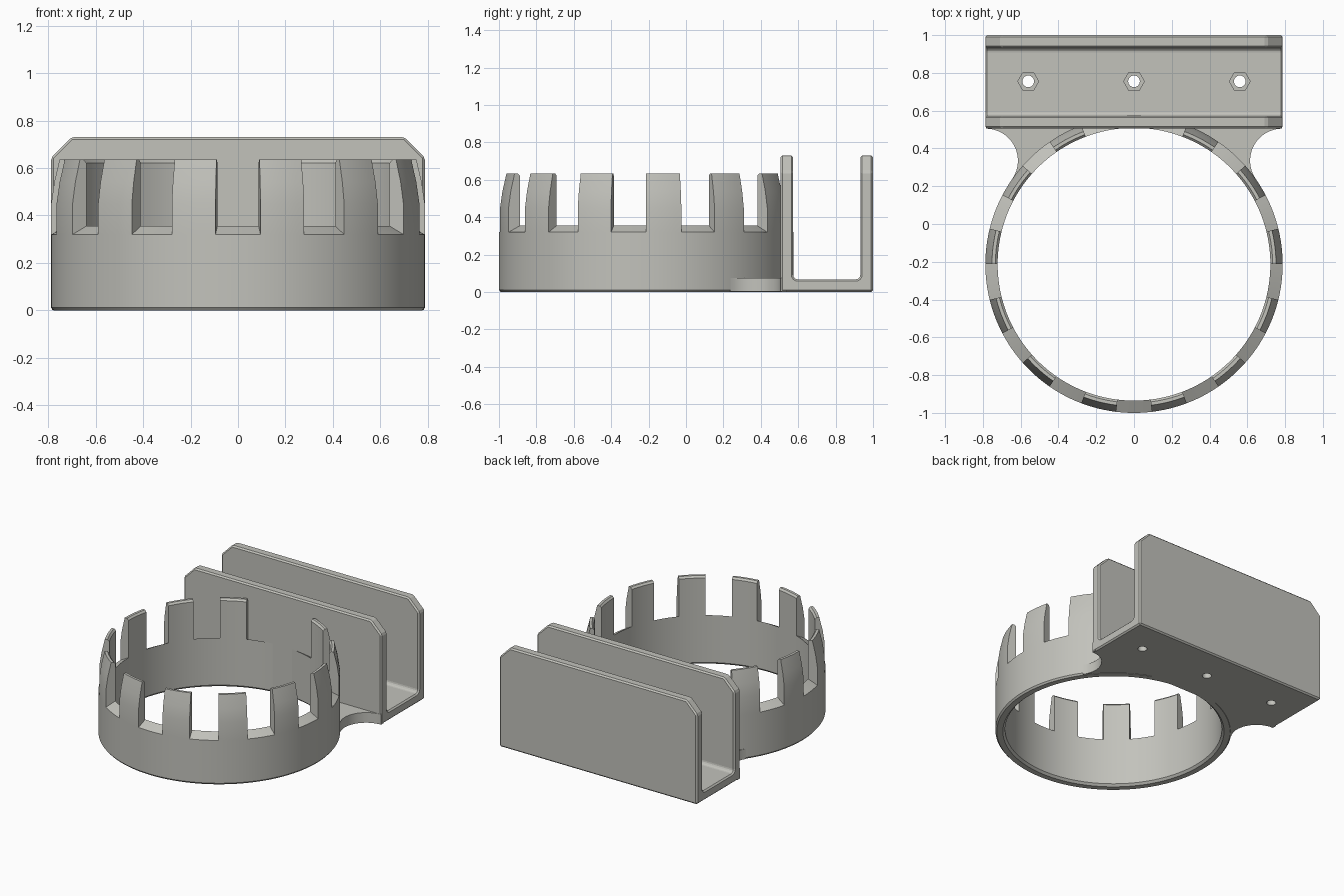
import bpy, bmesh, math

if "Cube" in bpy.data.objects:
    bpy.data.objects.remove(bpy.data.objects["Cube"])

grey = bpy.data.materials.new("light_warm_grey")
grey.diffuse_color = (0.54, 0.54, 0.50, 1)
grey.use_nodes = True
grey.node_tree.nodes["Principled BSDF"].inputs["Base Color"].default_value = grey.diffuse_color

CY = -0.213           # ring centre on y
RO, RI = 0.787, 0.722  # ring radii
N = 13                # slots around the ring
STEP = 2 * math.pi / N
HALF = STEP / 4       # half a slot


def finish(name, bm, smooth=True):
    bmesh.ops.recalc_face_normals(bm, faces=bm.faces)
    me = bpy.data.meshes.new(name)
    bm.to_mesh(me)
    bm.free()
    ob = bpy.data.objects.new(name, me)
    bpy.context.collection.objects.link(ob)
    me.materials.append(grey)
    if smooth:
        bpy.ops.object.select_all(action='DESELECT')
        ob.select_set(True)
        bpy.context.view_layer.objects.active = ob
        bpy.ops.object.shade_smooth_by_angle(angle=math.radians(20))
    return ob


def lathe(name, profile, a0, a1, segs):
    """Sweep a closed (radius, z) profile; angles run from the front."""
    full = abs(a1 - a0 - 2 * math.pi) < 1e-6
    bm = bmesh.new()
    rings = []
    for i in range(segs if full else segs + 1):
        a = a0 + (a1 - a0) * i / segs
        rings.append([bm.verts.new((r * math.sin(a), CY - r * math.cos(a), z))
                      for r, z in profile])
    k = len(profile)
    for i in range(segs):
        p, q = rings[i], rings[(i + 1) % len(rings)]
        for j in range(k):
            bm.faces.new((p[j], p[(j + 1) % k], q[(j + 1) % k], q[j]))
    if not full:
        bm.faces.new(rings[0])
        bm.faces.new(rings[-1])
    return finish(name, bm)


def prism(name, pts, depth, smooth=True):
    """Extrude a closed outline of 3D points along a depth vector."""
    bm = bmesh.new()
    f = bm.faces.new([bm.verts.new(p) for p in pts])
    ext = bmesh.ops.extrude_face_region(bm, geom=[f])
    bmesh.ops.translate(bm, vec=depth, verts=[
        v for v in ext['geom'] if isinstance(v, bmesh.types.BMVert)])
    return finish(name, bm, smooth)


def cut(ob, cutter, op='DIFFERENCE'):
    m = ob.modifiers.new(cutter.name, 'BOOLEAN')
    m.operation, m.object, m.solver = op, cutter, 'EXACT'
    cutter.hide_render = True
    cutter.hide_set(True)


# Ring band with a sloping rim
lathe("ring_band", [(RI + 0.015, 0), (RO - 0.01, 0), (RO, 0.012),
                    (RO, 0.32), (RI, 0.355), (RI, 0.015)],
      HALF, HALF + 2 * math.pi, N * 12)

# Tapered teeth; the rear one is swallowed by the bracket wall
for i in range(N):
    if i == N // 2:
        continue
    a = HALF + i * STEP
    lathe(f"tooth_{i + 1}", [(RO, 0.32), (RO, 0.45), (0.774, 0.54), (0.752, 0.635),
                             (RI + 0.012, 0.635), (RI, 0.622), (RI, 0.355)],
          a, a + 2 * HALF, 6)

# U-shaped bracket with rounded inner corners
Y0, Y1, T, H, W, F = 0.505, 1.0, 0.068, 0.73, 0.787, 0.025
u = [(Y0, 0), (Y1, 0), (Y1, H), (Y1 - T, H)]
for cy, start in ((Y1 - T - F, 0), (Y0 + T + F, -90)):
    for k in range(5):
        t = math.radians(start - 22.5 * k)
        u.append((cy + F * math.cos(t), T + F + F * math.sin(t)))
u += [(Y0 + T, H), (Y0, H)]
bracket = prism("bracket", [(-W, y, z) for y, z in u], (2 * W, 0, 0), False)

# Chamfered upper corners
C = 0.085
outline = [(-W - 0.1, -0.1), (W + 0.1, -0.1), (W + 0.1, H - C - 0.1),
           (W - C - 0.1, H + 0.1), (-W + C + 0.1, H + 0.1), (-W - 0.1, H - C - 0.1)]
cut(bracket, prism("corner_cutter", [(x, 0.3, z) for x, z in outline],
                   (0, 0.9, 0), False), 'INTERSECT')
bev = bracket.modifiers.new("edge_chamfer", 'BEVEL')
bev.width, bev.segments, bev.use_clamp_overlap = 0.01, 1, False
bev.limit_method, bev.angle_limit = 'ANGLE', math.radians(35)


# Screw holes with hexagonal pockets
def disc(x, r, n, z):
    return [(x + r * math.cos(2 * math.pi * k / n),
             0.755 + r * math.sin(2 * math.pi * k / n), z) for k in range(n)]


for i, x in enumerate((-0.56, 0, 0.56)):
    cut(bracket, prism(f"hole_cutter_{i + 1}", disc(x, 0.031, 24, -0.1), (0, 0, 0.3), False))
    cut(bracket, prism(f"hex_cutter_{i + 1}", disc(x, 0.055, 6, 0.035), (0, 0, 0.2), False))

# Curved gussets joining the ring to the bracket
R = 0.17
gy = Y0 - R
gx = math.sqrt((RO + R) ** 2 - (gy - CY) ** 2)
meet = math.atan2(gy - CY, gx)
for side, s in (("left", -1), ("right", 1)):
    pts = [(0.28, Y0 + 0.03), (gx, Y0 + 0.03)]
    for k in range(17):
        t = math.pi / 2 + (math.pi / 2 + meet) * k / 16
        pts.append((gx + R * math.cos(t), gy + R * math.sin(t)))
    for k in range(9):
        t = meet + (math.radians(68) - meet) * k / 8
        pts.append((0.75 * math.cos(t), CY + 0.75 * math.sin(t)))
    prism(f"{side}_gusset", [(s * x, y, 0.002) for x, y in pts], (0, 0, 0.073))
